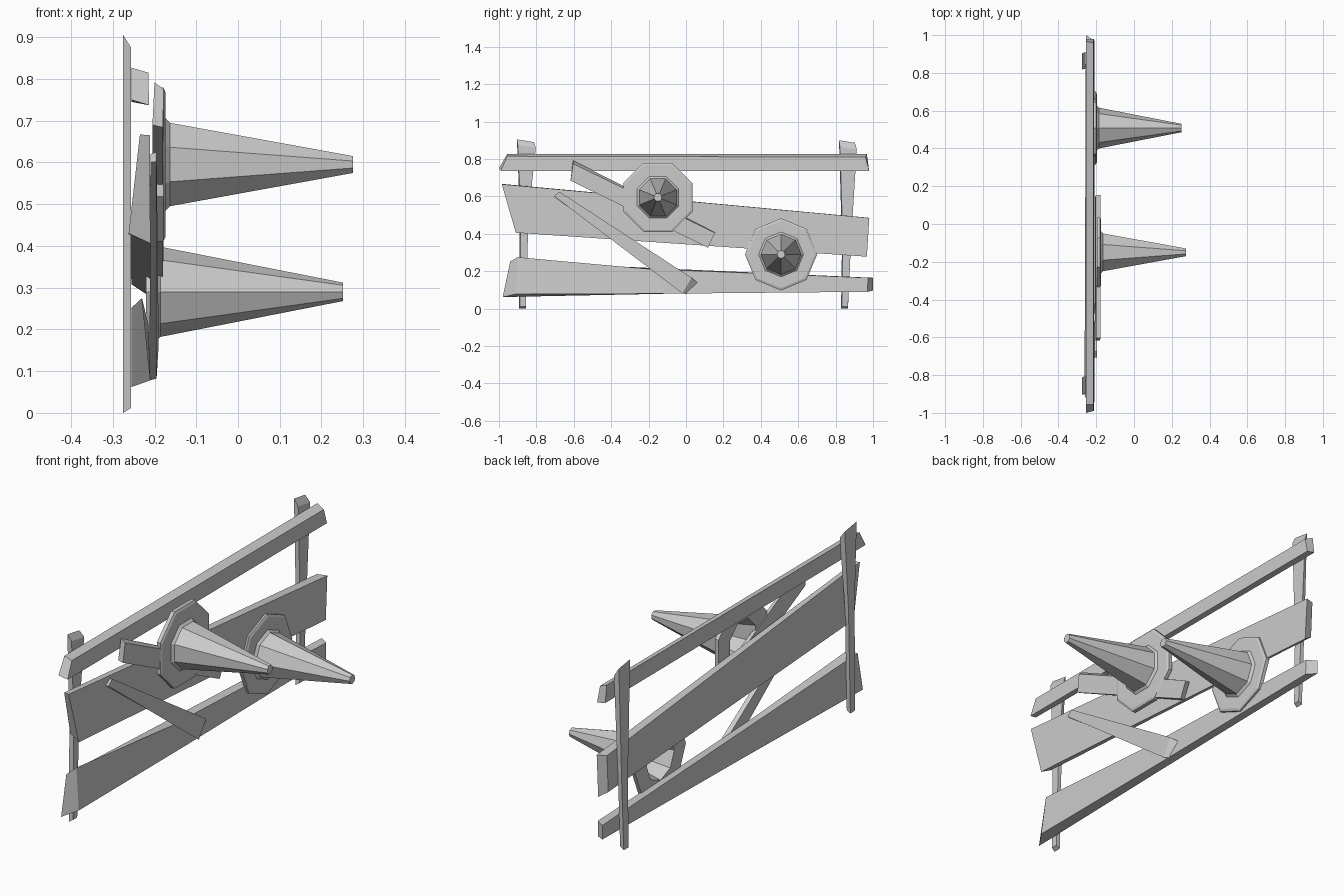
import bpy, bmesh
from math import sin, cos, pi


def finish(name, bm):
    bmesh.ops.recalc_face_normals(bm, faces=bm.faces)
    mesh = bpy.data.meshes.new(name)
    bm.to_mesh(mesh)
    bm.free()
    obj = bpy.data.objects.new(name, mesh)
    bpy.context.collection.objects.link(obj)
    return obj


def loft(name, sections, caps=True):
    """Skin a series of rings that share the same number of points."""
    bm = bmesh.new()
    rings = [[bm.verts.new(p) for p in s] for s in sections]
    n = len(rings[0])
    for a, b in zip(rings, rings[1:]):
        for i in range(n):
            j = (i + 1) % n
            bm.faces.new((a[i], a[j], b[j], b[i]))
    if caps:
        bm.faces.new(rings[0])
        bm.faces.new(rings[-1])
    return finish(name, bm)


# Posts: rough uprights, slanted tops, narrowing towards the ground
def post(name, levels):
    loft(name, [[(-0.275, y0, zb), (-0.275, y1, zb - tilt),
                 (-0.256, y1 + 0.01 * (zf > 0.8), zf - tilt),
                 (-0.256, y0 + 0.005, zf)]
                for y0, y1, zb, zf, tilt in levels])


post("left_post", [(-0.893, -0.856, 0.0, 0.012, 0.0),
                   (-0.888, -0.842, 0.5, 0.5, 0.0),
                   (-0.904, -0.813, 0.905, 0.875, 0.015)])
post("right_post", [(0.829, 0.866, 0.0, 0.012, 0.0),
                    (0.834, 0.882, 0.35, 0.35, 0.0),
                    (0.818, 0.903, 0.9, 0.865, 0.013)])

# Rails: each section is front top, front bottom, back bottom, back top
loft("top_rail", [
    [(-0.215, -0.955, 0.815), (-0.213, -0.99, 0.737), (-0.255, -1.0, 0.75), (-0.255, -0.955, 0.827)],
    [(-0.215, 0.96, 0.81), (-0.213, 0.98, 0.737), (-0.255, 0.978, 0.745), (-0.255, 0.967, 0.827)]])
loft("middle_rail", [
    [(-0.211, -0.985, 0.665), (-0.21, -0.91, 0.406), (-0.262, -0.9, 0.43), (-0.235, -0.985, 0.667)],
    [(-0.211, 0.98, 0.485), (-0.21, 0.967, 0.278), (-0.255, 0.955, 0.308), (-0.255, 0.965, 0.487)]])
loft("bottom_rail", [
    [(-0.23, -0.90, 0.275), (-0.21, -0.91, 0.078), (-0.255, -0.98, 0.062), (-0.255, -0.94, 0.252)],
    [(-0.215, -0.2, 0.212), (-0.21, -0.1, 0.08), (-0.255, -0.1, 0.08), (-0.255, -0.2, 0.218)],
    [(-0.212, 0.973, 0.165), (-0.21, 0.97, 0.09), (-0.255, 1.0, 0.097), (-0.255, 1.0, 0.165)]])

# Loose diagonal boards nailed across the rails
loft("upper_brace", [
    [(-0.178, -0.604, 0.775), (-0.18, -0.617, 0.684), (-0.205, -0.617, 0.69), (-0.2, -0.604, 0.792)],
    [(-0.178, 0.155, 0.405), (-0.18, 0.118, 0.326), (-0.207, 0.11, 0.332), (-0.205, 0.15, 0.41)]])
loft("lower_brace", [
    [(-0.195, -0.676, 0.625), (-0.195, -0.706, 0.602), (-0.21, -0.706, 0.6), (-0.21, -0.676, 0.62)],
    [(-0.19, 0.03, 0.165), (-0.195, -0.02, 0.082), (-0.212, 0.0, 0.078), (-0.212, 0.06, 0.14)]])


# Traffic cones: hollow eight-sided lathes pointing along +x
def cone(name, x0, y, z, plate, turn):
    profile = [(0.425, 0.002), (0.0, 0.105), (0.0, plate), (0.018, plate),
               (0.023, plate - 0.012), (0.023, 0.12), (0.034, 0.108),
               (0.472, 0.022)]
    loft(name, [[(x0 + dx, y + r * cos(turn + k * pi / 4), z + r * sin(turn + k * pi / 4))
                 for k in range(8)] for dx, r in profile])


cone("upper_cone", -0.197, -0.15, 0.595, 0.2, pi / 8)
cone("lower_cone", -0.22, 0.508, 0.29, 0.193, 0.0)
